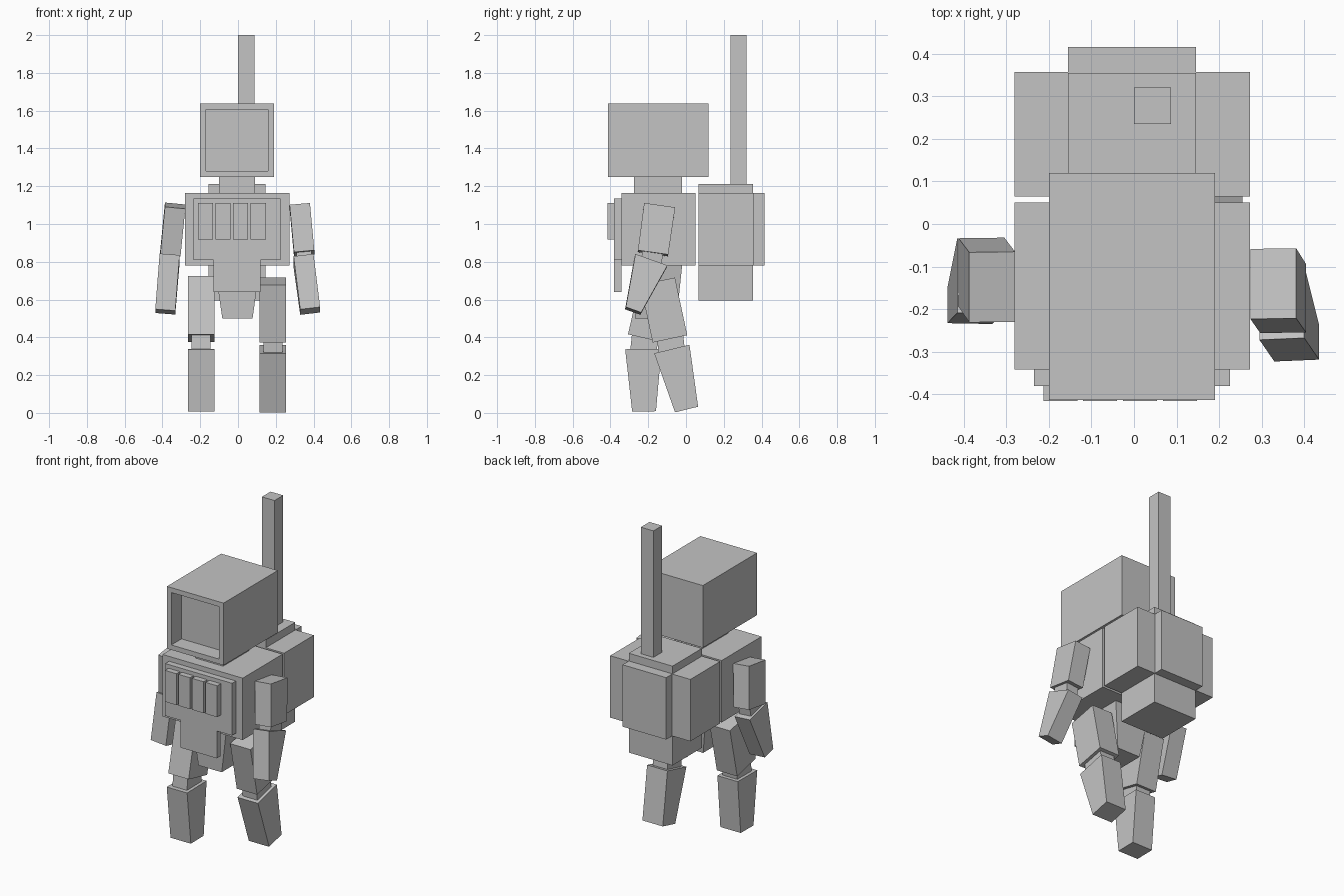
import bpy, bmesh
from mathutils import Vector

if "Cube" in bpy.data.objects:
    bpy.data.objects.remove(bpy.data.objects["Cube"])

grey = bpy.data.materials.new("plain_grey")
grey.diffuse_color = (0.55, 0.55, 0.55, 1)
grey.use_nodes = True
grey.node_tree.nodes["Principled BSDF"].inputs["Base Color"].default_value = grey.diffuse_color


def hexa(name, low, high):
    """Six-sided block from four lower and four upper corners."""
    bm = bmesh.new()
    a = [bm.verts.new(p) for p in low]
    b = [bm.verts.new(p) for p in high]
    bm.faces.new(a[::-1])
    bm.faces.new(b)
    for i in range(4):
        j = (i + 1) % 4
        bm.faces.new((a[i], a[j], b[j], b[i]))
    mesh = bpy.data.meshes.new(name)
    bm.to_mesh(mesh)
    bm.free()
    mesh.materials.append(grey)
    obj = bpy.data.objects.new(name, mesh)
    bpy.context.collection.objects.link(obj)
    return obj


def ring(x0, x1, y0, y1, z):
    return [(x0, y0, z), (x1, y0, z), (x1, y1, z), (x0, y1, z)]


def box(name, x0, x1, y0, y1, z0, z1):
    return hexa(name, ring(x0, x1, y0, y1, z0), ring(x0, x1, y0, y1, z1))


def limb(name, top, bottom, width, depth_top, depth_bottom):
    """Tilted block along an axis, tapering front to back."""
    top, bottom = Vector(top), Vector(bottom)
    up = (top - bottom).normalized()
    side = (Vector((1, 0, 0)) - up * up.x).normalized()
    back = up.cross(side)

    def corners(c, d):
        return [c + side * (sx * width / 2) + back * (sy * d / 2)
                for sx, sy in ((-1, -1), (1, -1), (1, 1), (-1, 1))]
    return hexa(name, corners(bottom, depth_bottom), corners(top, depth_top))


# Head with a recessed screen
head = box("head", -0.2, 0.19, -0.413, 0.12, 1.25, 1.637)
bm = bmesh.new()
bm.from_mesh(head.data)
bm.normal_update()
front = min(bm.faces, key=lambda f: f.normal.y)
bmesh.ops.inset_region(bm, faces=[front], thickness=0.043)
sunk = bmesh.ops.extrude_discrete_faces(bm, faces=[front])["faces"][0]
for v in sunk.verts:
    v.co.y += 0.1
bm.to_mesh(head.data)
bm.free()

# Neck, torso and pelvis
box("neck", -0.1, 0.09, -0.275, -0.02, 1.15, 1.26)
box("torso", -0.28, 0.272, -0.342, 0.05, 0.78, 1.165)
hexa("pelvis", ring(-0.083, 0.077, -0.27, -0.05, 0.5),
     ring(-0.125, 0.117, -0.28, -0.02, 0.785))

# Chest plate with lower flap and four pouches
box("chest_plate", -0.235, 0.225, -0.38, -0.34, 0.81, 1.135)
box("chest_flap", -0.13, 0.12, -0.38, -0.342, 0.64, 0.812)
for i in range(4):
    x = -0.213 + i * 0.0935
    box(f"chest_pouch_{i + 1}", x, x + 0.08, -0.415, -0.378, 0.917, 1.112)

# Backpack and antenna
box("backpack_core", -0.155, 0.146, 0.065, 0.354, 0.595, 1.213)
box("backpack_sides", -0.28, 0.272, 0.065, 0.357, 0.78, 1.165)
box("backpack_pocket", -0.155, 0.146, 0.35, 0.416, 0.78, 1.165)
box("antenna", 0.0, 0.087, 0.235, 0.32, 1.2, 2.0)

# Legs: thigh, knee and shin, one striding forward and one back
for side, x, thigh, shin in (
        ("left", 0.185, ((-0.15, 0.697), (-0.085, 0.392)), ((-0.075, 0.338), (0.003, 0.018))),
        ("right", -0.195, ((-0.145, 0.705), (-0.216, 0.395)), ((-0.226, 0.338), (-0.222, 0.008)))):
    limb(f"{side}_thigh", (x, *thigh[0]), (x, *thigh[1]), 0.14, 0.187, 0.187)
    limb(f"{side}_knee", (x, thigh[1][0], thigh[1][1] + 0.02),
         (x, shin[0][0], shin[0][1] - 0.02), 0.1, 0.14, 0.14)
    limb(f"{side}_shin", (x, *shin[0]), (x, *shin[1]), 0.14, 0.192, 0.126)

# Arms: upper arm, elbow and forearm
for side, shoulder, bend, wrist_top, wrist in (
        ("left", (0.327, -0.14, 1.095), (0.35, -0.175, 0.845),
         (0.347, -0.185, 0.805), (0.382, -0.28, 0.54)),
        ("right", (-0.333, -0.148, 1.097), (-0.358, -0.113, 0.845),
         (-0.362, -0.122, 0.818), (-0.385, -0.192, 0.535))):
    limb(f"{side}_upper_arm", shoulder, bend, 0.108, 0.166, 0.162)
    limb(f"{side}_elbow", Vector(bend) + Vector((0, 0, 0.02)),
         Vector(wrist_top) - Vector((0, 0, 0.02)), 0.08, 0.11, 0.11)
    limb(f"{side}_forearm", wrist_top, wrist, 0.106, 0.18, 0.086)
